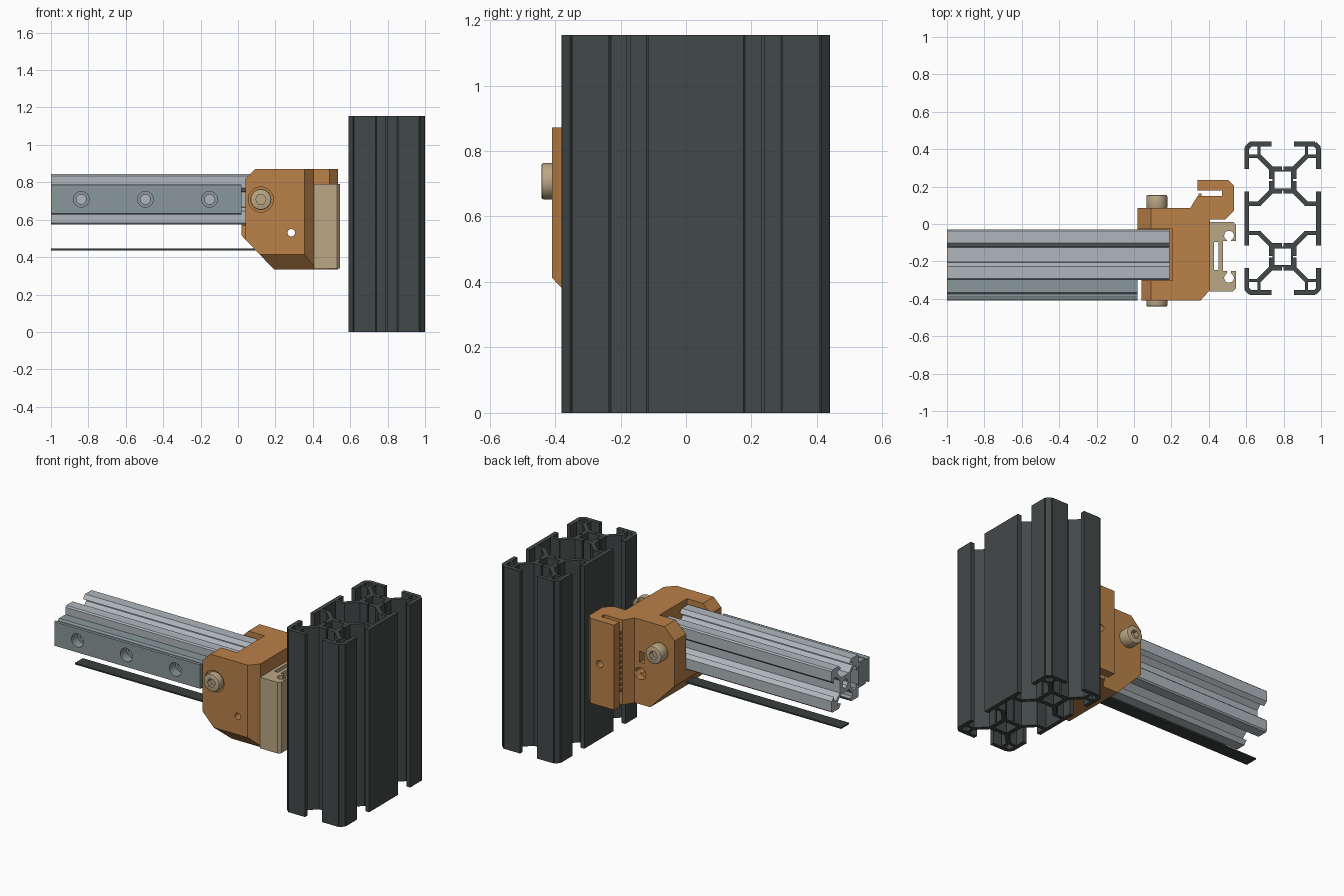
import bpy, bmesh, math
from mathutils import Vector

cube = bpy.data.objects.get("Cube")
if cube:
    bpy.data.objects.remove(cube, do_unlink=True)


def material(name, rgb):
    m = bpy.data.materials.new(name)
    m.use_nodes = True
    m.diffuse_color = (*rgb, 1)
    m.node_tree.nodes["Principled BSDF"].inputs["Base Color"].default_value = (*rgb, 1)
    return m


CHARCOAL = material("charcoal aluminium", (0.055, 0.065, 0.065))
SILVER = material("silver aluminium", (0.43, 0.47, 0.50))
STEEL = material("grey steel", (0.25, 0.31, 0.32))
ORANGE = material("orange plastic", (0.49, 0.22, 0.065))
TAN = material("tan metal", (0.50, 0.385, 0.235))
BLACK = material("black rubber", (0.042, 0.05, 0.05))

AXES = {
    "x": lambda u, v, w: (w, u, v),
    "y": lambda u, v, w: (u, w, v),
    "z": lambda u, v, w: (u, v, w),
}


def prism(name, polys, axis, lo, hi, mat=None):
    """Extrude flat outlines along an axis into one object."""
    bm = bmesh.new()
    for poly in polys:
        ends = [[bm.verts.new(AXES[axis](u, v, w)) for u, v in poly] for w in (lo, hi)]
        for ring in ends:
            bm.faces.new(ring)
        n = len(poly)
        for i in range(n):
            j = (i + 1) % n
            bm.faces.new((ends[0][i], ends[0][j], ends[1][j], ends[1][i]))
    bmesh.ops.recalc_face_normals(bm, faces=bm.faces)
    mesh = bpy.data.meshes.new(name)
    bm.to_mesh(mesh)
    bm.free()
    obj = bpy.data.objects.new(name, mesh)
    bpy.context.collection.objects.link(obj)
    if mat:
        mesh.materials.append(mat)
    return obj


def rect(u0, v0, u1, v1):
    return [(u0, v0), (u1, v0), (u1, v1), (u0, v1)]


def circle(u, v, r, n=32):
    return [(u + r * math.cos(math.tau * i / n), v + r * math.sin(math.tau * i / n)) for i in range(n)]


def strut(p, q, t):
    """Thin wall between two points of a section."""
    p, q = Vector(p), Vector(q)
    d = (q - p).normalized() * t / 2
    s = Vector((-d.y, d.x))
    return [tuple(k) for k in (p + s, q + s, q - s, p - s)]


def cut(obj, polys, axis, lo, hi, operation="DIFFERENCE"):
    """Boolean with a temporary prism, baked into the mesh."""
    for poly in polys:
        cutter = prism("cutter", [poly], axis, lo, hi)
        mod = obj.modifiers.new("cut", "BOOLEAN")
        mod.operation, mod.solver, mod.object = operation, "EXACT", cutter
        bake(obj)
        bpy.data.objects.remove(cutter, do_unlink=True)


def bake(obj):
    dg = bpy.context.evaluated_depsgraph_get()
    dg.update()
    mesh = bpy.data.meshes.new_from_object(obj.evaluated_get(dg))
    obj.modifiers.clear()
    obj.data = mesh


def smooth(obj):
    obj.data.shade_smooth()
    obj.data.set_sharp_from_angle(angle=math.radians(30))


# Upright double extrusion: thin walls mirrored around two slot cells
C, B, H, T = 0.192, 0.127, 0.06, 0.026
shared = [((B, B), (H, H), T), ((H, H + 0.012), (H, 0.005), T), ((H + 0.012, H), (0.005, H), T),
          ((0.05, H), (0.05, 0), 0.01), ((H, 0.05), (0, 0.05), 0.01)]
outer = [((H, C), (0.174, C), T), ((0.17, C + 0.002), (C + 0.002, 0.17), T), ((C, 0.174), (C, H), T),
         ((B, C), (B, B - 0.01), 0.018), ((B - 0.01, B), (C, B), 0.018)]
inner = [((C, H), (C, 0.205), T), ((C, B), (B - 0.01, B), 0.022)]
walls = []
for cell in (1, -1):
    for sx in (1, -1):
        for sy in (1, -1):
            for p, q, t in shared + (outer if sy > 0 else inner):
                place = [(0.795 + sx * a, 0.03 + cell * (0.205 + sy * b)) for a, b in (p, q)]
                walls.append(strut(*place, t))
prism("upright_extrusion", walls, "z", 0, 1.155, CHARCOAL)

# Horizontal slotted extrusion: one quarter section mirrored
half = [(4.6, 10), (3.1, 8.2), (5.5, 8.2), (5.5, 6.5), (2.9, 3.9), (0, 3.9), (0, 2.1)]
quarter = [(9.7, 9.7)] + half + [(1.5, 1.5)] + [(v, u) for u, v in reversed(half)]
quarter = [(10, 9.4), (9.4, 10)] + quarter[1:]
S = 0.0135
prism("arm_extrusion",
      [[(-0.165 + sy * u * S, 0.708 + sz * v * S) for u, v in quarter] for sy in (1, -1) for sz in (1, -1)],
      "x", -1, 0.19, SILVER)

# Linear rail with side grooves and counterbored holes
side = [(-0.30, 0.08), (-0.365, 0.08), (-0.375, 0.07), (-0.39, 0.07), (-0.40, 0.08), (-0.41, 0.076)]
rail = prism("linear_rail", [[(y, 0.709 + w) for y, w in side] + [(y, 0.709 - w) for y, w in reversed(side)]],
             "x", -1, 0.02, STEEL)
for x in (-0.838, -0.495, -0.152):
    cut(rail, [circle(x, 0.709, 0.042)], "y", -0.5, -0.35)
    cut(rail, [circle(x, 0.709, 0.026)], "y", -0.5, -0.2)
smooth(rail)

# Belt
prism("drive_belt", [rect(-0.205, 0.436, -0.125, 0.445)], "x", -1, 0.3, BLACK)

# Bracket: plan outline, trimmed to the side silhouette, then pocketed and drilled
plan = [(0.04, -0.41), (0.355, -0.41), (0.405, -0.355), (0.405, 0.025), (0.49, 0.025), (0.535, 0.07),
        (0.535, 0.205), (0.505, 0.235), (0.34, 0.235), (0.34, 0.18), (0.47, 0.18), (0.47, 0.15),
        (0.34, 0.15), (0.30, 0.085), (0.02, 0.085), (0.02, -0.3), (0.04, -0.3)]
bracket = prism("bracket", [plan], "z", 0.335, 0.872, ORANGE)
silhouette = [(0.01, 0.79), (0.10, 0.88), (0.6, 0.88), (0.6, 0.3), (0.225, 0.3), (0.01, 0.525)]
cut(bracket, [silhouette], "y", -1, 1, "INTERSECT")
cut(bracket, [rect(-0.1, 0.57, 0.205, 1)], "y", -0.302, -0.028)
cut(bracket, [[(-0.45, 0.456), (-0.30, 0.296), (-0.45, 0.296)]], "x", -0.2, 0.7)
cut(bracket, [circle(0.122, 0.708, 0.067)], "y", -0.5, -0.4)
cut(bracket, [circle(0.285, 0.53, 0.02, 20)], "y", -0.5, 0.2)
cut(bracket, [circle(0.26, 0.53, 0.038, 20), rect(0.235, 0.60, 0.265, 0.67)], "y", 0.04, 0.2)
cut(bracket, [circle(0.44, 0.60, 0.022, 20)], "y", 0.16, 0.3)
smooth(bracket)

# Belt grip teeth along the clamp slit
prism("belt_teeth", [rect(0.345, 0.42 + i * 0.036, 0.36, 0.438 + i * 0.036) for i in range(11)],
      "y", 0.149, 0.162, ORANGE)

# Slide carriage with rail channel and ball-return bores
block = prism("slide_carriage",
              [[(0.407, -0.36), (0.53, -0.36), (0.545, -0.345), (0.545, -0.005), (0.53, 0.01), (0.407, 0.01)]],
              "z", 0.34, 0.79, TAN)
cut(block, [rect(0.475, -0.25, 0.6, -0.09), rect(0.427, -0.245, 0.452, -0.095)], "z", 0, 1)
for y, s in ((-0.062, -1), (-0.288, 1)):
    cut(block, [circle(0.508, y, 0.026, 24), rect(0.498, min(y, y + s * 0.05), 0.518, max(y, y + s * 0.05))],
        "z", 0, 1)
smooth(block)

# Socket-head clamp bolts on both faces
for name, lo, hi, face in (("front_bolt", -0.442, -0.38, -0.442), ("back_bolt", 0.08, 0.155, 0.155)):
    bolt = prism(name, [circle(0.122, 0.708, 0.056)], "y", lo, hi, TAN)
    bev = bolt.modifiers.new("rim", "BEVEL")
    bev.width, bev.segments, bev.limit_method = 0.008, 2, "ANGLE"
    bake(bolt)
    cut(bolt, [circle(0.122, 0.708, 0.028, 6)], "y", face - 0.03, face + 0.03)
    smooth(bolt)
